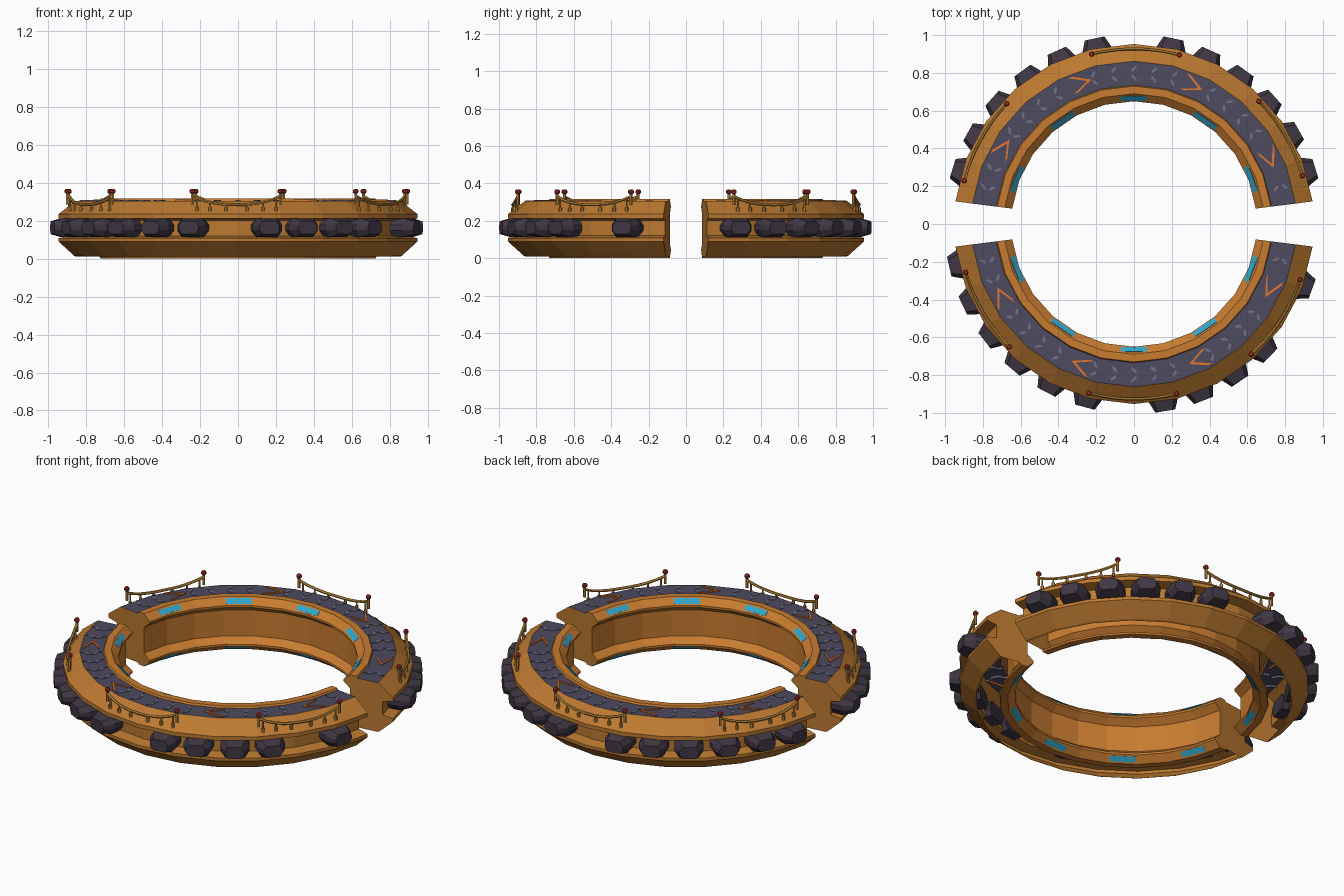
import bpy, bmesh
from math import sin, cos, radians, pi
from mathutils import Vector

if "Cube" in bpy.data.objects:
    bpy.data.objects.remove(bpy.data.objects["Cube"])


def mat(name, r, g, b):
    m = bpy.data.materials.new(name)
    m.diffuse_color = (r, g, b, 1)
    m.use_nodes = True
    m.node_tree.nodes["Principled BSDF"].inputs["Base Color"].default_value = m.diffuse_color
    return m


BRONZE = mat("bronze", 0.50, 0.19, 0.03)
ORANGE = mat("orange_bronze", 0.58, 0.20, 0.03)
RUBBER = mat("rubber", 0.05, 0.038, 0.058)
BELT = mat("belt", 0.075, 0.07, 0.115)
GREY = mat("grip_grey", 0.17, 0.17, 0.25)
ARROW = mat("arrow_orange", 0.75, 0.18, 0.03)
CYAN = mat("cyan_light", 0.03, 0.38, 0.6)
RED = mat("red_knob", 0.4, 0.03, 0.02)
GOLD = mat("rail_gold", 0.55, 0.27, 0.05)


def pol(a, r, z, t=0.0):
    """Point at angle a (degrees), radius r, height z, moved t along the tangent."""
    a = radians(a)
    return Vector((r * cos(a) - t * sin(a), r * sin(a) + t * cos(a), z))


def finish(bm, name, material, fix=True):
    if fix:
        bmesh.ops.recalc_face_normals(bm, faces=bm.faces)
    me = bpy.data.meshes.new(name)
    bm.to_mesh(me)
    bm.free()
    me.materials.append(material)
    ob = bpy.data.objects.new(name, me)
    bpy.context.collection.objects.link(ob)
    return ob


def loft(bm, rings, caps=True):
    """Bridge closed rings of points."""
    vs = [[bm.verts.new(p) for p in ring] for ring in rings]
    n = len(vs[0])
    for a, b in zip(vs, vs[1:]):
        for i in range(n):
            bm.faces.new((a[i], a[(i + 1) % n], b[(i + 1) % n], b[i]))
    if caps:
        bm.faces.new(vs[0][::-1])
        bm.faces.new(vs[-1])


def sweep(name, profile, start, end, n, material):
    """Revolve an open profile of (radius, height) points."""
    bm = bmesh.new()
    rows = [[bm.verts.new(pol(start + (end - start) * i / n, r, z)) for r, z in profile]
            for i in range(n + 1)]
    for a, b in zip(rows, rows[1:]):
        for j in range(len(profile) - 1):
            bm.faces.new((a[j], b[j], b[j + 1], a[j + 1]))
    return finish(bm, name, material)


def tube(bm, pts, rad, sides=6):
    rings = []
    for i, p in enumerate(pts):
        d = (pts[min(i + 1, len(pts) - 1)] - pts[max(i - 1, 0)]).normalized()
        u = d.cross(Vector((0.3, 0.2, 1)) if abs(d.z) < 0.9 else Vector((1, 0, 0))).normalized()
        v = d.cross(u)
        rings.append([p + rad * (u * cos(k * 2 * pi / sides) + v * sin(k * 2 * pi / sides))
                      for k in range(sides)])
    loft(bm, rings)


def ribbon(bm, a, pts, w, z0, z1, along_t):
    """Raised flat strip through (radius, tangent) points."""
    rings = []
    for r, t in pts:
        dr, dt = (0, w / 2) if along_t else (w / 2, 0)
        rings.append([pol(a, r - dr, z0, t - dt), pol(a, r + dr, z0, t + dt),
                      pol(a, r + dr, z1, t + dt), pol(a, r - dr, z1, t - dt)])
    loft(bm, rings)


# cross-sections: outer shell with tread groove, inner lip (same above and below)
OUTER = [(0.86, 0.01), (0.87, 0.015), (0.953, 0.09), (0.953, 0.108), (0.89, 0.12),
         (0.89, 0.2), (0.953, 0.212), (0.953, 0.235), (0.862, 0.305)]
INNER = [(0.735, 0.305), (0.73, 0.316), (0.69, 0.316), (0.65, 0.28), (0.65, 0.268), (0.69, 0.235),
         (0.69, 0.08), (0.65, 0.048), (0.65, 0.036), (0.69, 0.0), (0.73, 0.0), (0.735, 0.01)]

halves = {
    "back": dict(a0=7.2, treads=[17, 29.5, 42, 54, 66, 78, 102, 114, 126, 138.5, 151, 163],
                 arrows=[26, 67, 110.5, 150], rails=[(16, 44.5), (75, 104), (136.6, 165.7)]),
    "front": dict(a0=187.2, treads=[193, 205.5, 218, 230, 242.5, 255, 279.5, 291.5, 304, 316, 340],
                  arrows=[209, 249.5, 295.6, 335], rails=[(196, 224.5), (255, 284), (312, 341.5)]),
}

for side, h in halves.items():
    a0 = h["a0"]
    a1 = a0 + 165.6
    mid = (a0 + a1) / 2

    # ring body, open underneath
    sweep(side + "_outer_shell", OUTER, a0, a1, 12, BRONZE)
    sweep(side + "_inner_lip", INNER, a0, a1, 12, ORANGE)
    sweep(side + "_belt", [(0.862, 0.305), (0.735, 0.305)], a0, a1, 12, BELT)

    # end plates
    bm = bmesh.new()
    for a in (a0, a1):
        bm.faces.new([bm.verts.new(pol(a, r, z)) for r, z in OUTER + INNER])
    finish(bm, side + "_end_plates", BRONZE)

    # tread blocks
    bm = bmesh.new()
    for a in h["treads"]:
        rings = []
        for r, w, zh in ((0.85, 0.078, 0.044), (0.945, 0.078, 0.05), (1.004, 0.053, 0.034)):
            rings.append([pol(a, r, 0.163 + z * zh, t * w) for t, z in
                          ((-1, -0.3), (-0.7, -1), (0.7, -1), (1, -0.3), (1, 0.3), (0.7, 1),
                           (-0.7, 1), (-1, 0.3))])
        loft(bm, rings)
    finish(bm, side + "_tread_blocks", RUBBER)

    # wavy grip strips between the arrows
    bm = bmesh.new()
    for k in range(-10, 11):
        a = mid + k * 7.6
        if min(abs(a - c) for c in h["arrows"]) < 4.5:
            continue
        ribbon(bm, a, [(0.745, -0.012), (0.765, -0.012), (0.785, 0.012), (0.812, 0.012),
                       (0.832, -0.012), (0.85, -0.012)], 0.018, 0.294, 0.308, False)
    finish(bm, side + "_belt_grips", GREY)

    # arrows
    bm = bmesh.new()
    for a in h["arrows"]:
        ribbon(bm, a, [(0.755, 0.045), (0.795, -0.045), (0.845, 0.045)], 0.024, 0.296, 0.311, True)
    finish(bm, side + "_arrows", ARROW)

    # lip lights, above and below
    bm = bmesh.new()
    for k in range(-2, 3):
        a = mid + k * 34.5
        for flip in (False, True):
            rings = []
            for t in (-0.07, 0.07):
                ring = [(0.655, 0.289), (0.68, 0.311), (0.684, 0.304), (0.662, 0.284)]
                rings.append([pol(a, r - 0.005, 0.316 - z if flip else z, t) for r, z in ring])
            loft(bm, rings)
    finish(bm, side + "_lip_lights", CYAN)

    # sagging rails with posts and knobs
    rail, knobs = bmesh.new(), bmesh.new()
    for b0, b1 in h["rails"]:
        def height(s):
            return 0.285 + 0.045 * abs(2 * s - 1) ** 2.5
        tube(rail, [pol(b0 + (b1 - b0) * i / 10, 0.927, height(i / 10)) for i in range(11)], 0.008)
        for s in (0.05, 0.2, 0.38, 0.62, 0.8, 0.95):
            a = b0 + (b1 - b0) * s
            tube(rail, [pol(a, 0.927, 0.25), pol(a, 0.927, height(s))], 0.005)
            tube(rail, [pol(a, 0.927, 0.25), pol(a, 0.927, 0.272)], 0.009)
        for a in (b0, b1):
            tube(rail, [pol(a, 0.927, 0.285), pol(a, 0.927, 0.345)], 0.008)
            c = pol(a, 0.927, 0)
            rings = [[c + Vector((q * cos(k * pi / 4), q * sin(k * pi / 4), z)) for k in range(8)]
                     for q, z in ((0.008, 0.342), (0.015, 0.349), (0.015, 0.36), (0.009, 0.367))]
            loft(knobs, rings)
    finish(rail, side + "_rails", GOLD)
    finish(knobs, side + "_rail_knobs", RED)
